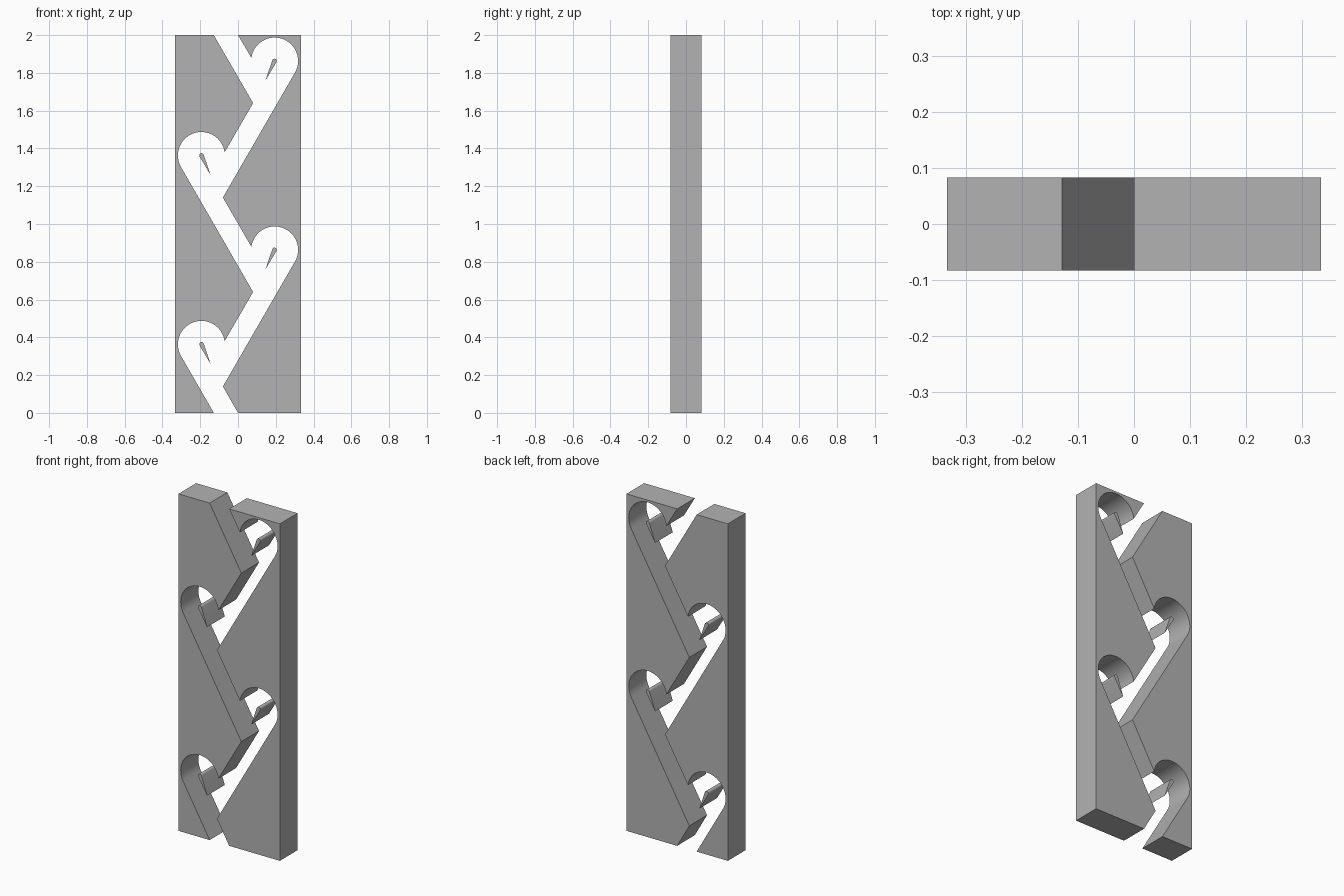
import bpy, bmesh
from math import cos, sin, radians, atan2, acos, hypot, pi

cube = bpy.data.objects.get("Cube")
if cube:
    bpy.data.objects.remove(cube, do_unlink=True)

HALF_W, HALF_D, HEIGHT = 0.333, 0.083, 2.0
BAY_X, BAY_Z, BAY_R = 0.194, 0.363, 0.124      # round pocket of each loop
APEX_X, APEX_Z = 0.08, 0.14                    # tip of each tooth

grey = bpy.data.materials.new("grey")
grey.use_nodes = True
colour = (0.45, 0.45, 0.45, 1)
grey.diffuse_color = colour
grey.node_tree.nodes["Principled BSDF"].inputs["Base Color"].default_value = colour


def arc(cx, cz, r, start, end, steps):
    angles = [start + (end - start) * i / steps for i in range(steps + 1)]
    return [(cx + r * cos(a), cz + r * sin(a)) for a in angles]


def slab(name, outline, side):
    """Extrude an x-z outline through the full depth, mirrored when side is -1."""
    bm = bmesh.new()
    face = bm.faces.new([bm.verts.new((side * x, -HALF_D, z)) for x, z in outline])
    new = bmesh.ops.extrude_face_region(bm, geom=[face])["geom"]
    moved = [v for v in new if isinstance(v, bmesh.types.BMVert)]
    bmesh.ops.translate(bm, verts=moved, vec=(0, 2 * HALF_D, 0))
    bmesh.ops.recalc_face_normals(bm, faces=bm.faces)
    mesh = bpy.data.meshes.new(name)
    bm.to_mesh(mesh)
    bm.free()
    mesh.materials.append(grey)
    obj = bpy.data.objects.new(name, mesh)
    bpy.context.collection.objects.link(obj)
    bpy.ops.object.select_all(action="DESELECT")
    obj.select_set(True)
    bpy.context.view_layer.objects.active = obj
    bpy.ops.object.shade_smooth_by_angle(angle=radians(25))


def pocket(base):
    """Round pocket from its lip over the top to the tangent of the long slope."""
    return arc(BAY_X, base + BAY_Z + 0.5, BAY_R, radians(172.5), radians(-30), 40)


def teardrop(base):
    """Small flow splitter with a rounded head and a sharp lower tip."""
    cx, cz, r = 0.193, base + BAY_Z + 0.5, 0.012
    dx, dz = -0.048, -0.104
    aim, spread = atan2(dz, dx), acos(r / hypot(dx, dz))
    return [(cx + dx, cz + dz)] + arc(cx, cz, r, aim + spread, aim + 2 * pi - spread, 16)


# Block on the +x side: opens at the top lip, ends below the last tooth
outline = [(HALF_W, 0), (HALF_W, HEIGHT), (0, HEIGHT)]
for base in (1, 0):
    outline += pocket(base) + [(-APEX_X, base + APEX_Z)]
outline.append((0, 0))
slab("left_block", outline, 1)

# Block on the -x side: same rhythm, mirrored and half a pitch lower
outline = [(HALF_W, 0), (HALF_W, HEIGHT), (0.128, HEIGHT), (-APEX_X, 1.5 + APEX_Z)]
outline += pocket(0.5) + [(-APEX_X, 0.5 + APEX_Z)]
outline += pocket(-0.5) + [(0.128, 0)]
slab("right_block", outline, -1)

# Splitters in the middle of each pocket
for base, side, name in ((1, 1, "upper_left"), (0, 1, "lower_left"),
                         (0.5, -1, "upper_right"), (-0.5, -1, "lower_right")):
    slab(name + "_splitter", teardrop(base), side)
